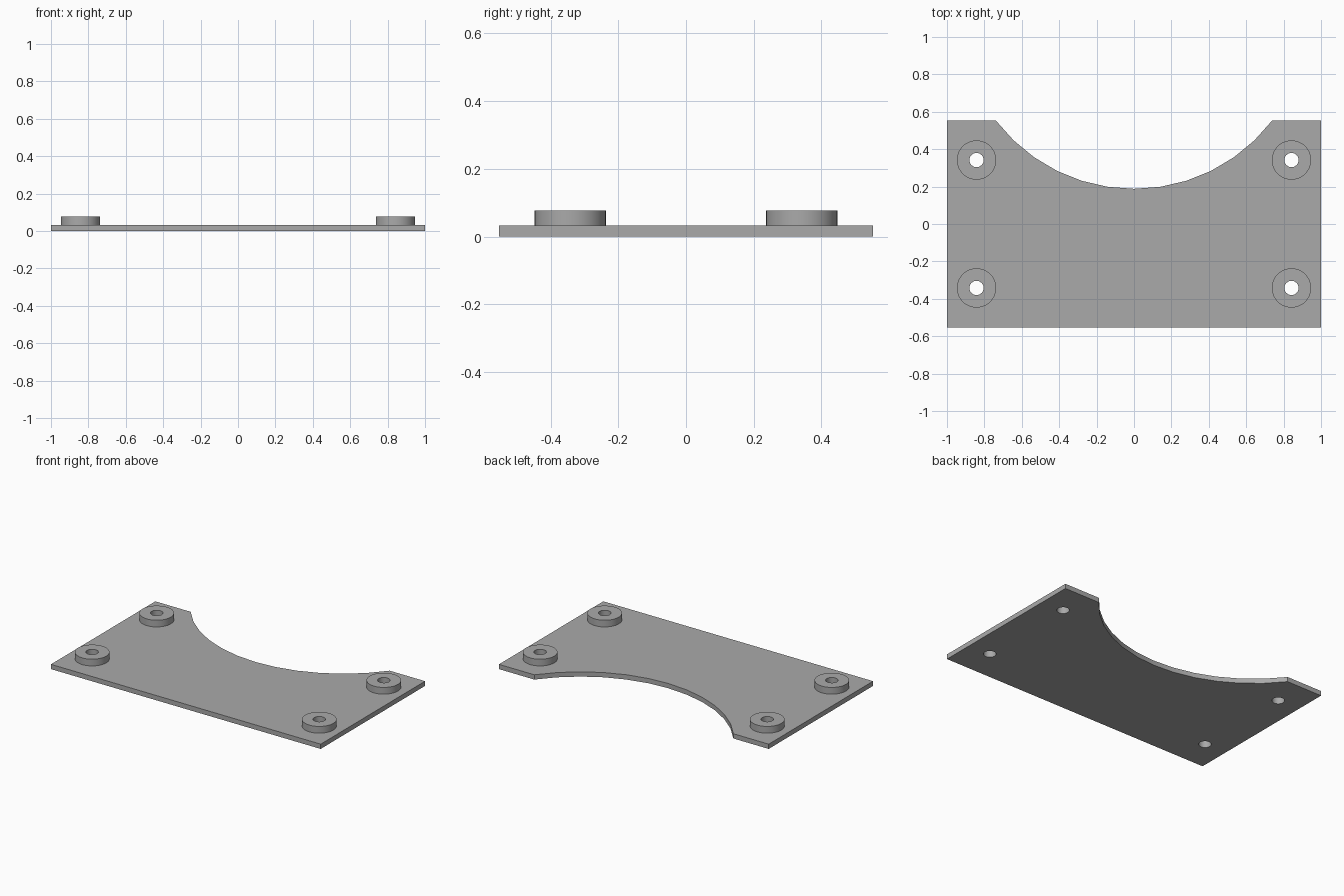
import bpy
import bmesh
from math import asin, cos, sin, pi, radians

# Remove the default cube
cube = bpy.data.objects.get("Cube")
if cube:
    bpy.data.objects.remove(cube, do_unlink=True)

# Main dimensions
HALF_X, HALF_Y = 1.0, 0.5526
PLATE_TOP, BOSS_TOP = 0.032, 0.077
HOLE_X, HOLE_Y = 0.842, 0.342
HOLE_R, BOSS_R = 0.038, 0.105
CUT_HALF, CUT_LOW, CUT_STEPS = 0.738, 0.188, 12

# Single grey material
grey = bpy.data.materials.new("plain grey")
grey.use_nodes = True
colour = (0.4, 0.4, 0.4, 1)
grey.diffuse_color = colour
grey.node_tree.nodes["Principled BSDF"].inputs["Base Color"].default_value = colour


def circle(cx, cy, r, n=48):
    return [(cx + r * cos(2 * pi * i / n), cy + r * sin(2 * pi * i / n))
            for i in range(n)]


def extruded(name, loops, z0, z1):
    """Solid from a flat outline; loops after the first become holes."""
    curve = bpy.data.curves.new(name, "CURVE")
    curve.dimensions = "2D"
    curve.fill_mode = "BOTH"
    curve.extrude = (z1 - z0) / 2
    for loop in loops:
        spline = curve.splines.new("POLY")
        spline.points.add(len(loop) - 1)
        for point, (x, y) in zip(spline.points, loop):
            point.co = (x, y, 0, 1)
        spline.use_cyclic_u = True
    obj = bpy.data.objects.new(name, curve)
    bpy.context.collection.objects.link(obj)
    bpy.ops.object.select_all(action="DESELECT")
    obj.select_set(True)
    bpy.context.view_layer.objects.active = obj
    bpy.ops.object.convert(target="MESH")
    obj = bpy.context.object
    # Weld the caps to the walls and lift into place
    bm = bmesh.new()
    bm.from_mesh(obj.data)
    bmesh.ops.remove_doubles(bm, verts=bm.verts, dist=0.0001)
    bmesh.ops.translate(bm, verts=bm.verts, vec=(0, 0, (z0 + z1) / 2))
    bmesh.ops.recalc_face_normals(bm, faces=bm.faces)
    bm.to_mesh(obj.data)
    bm.free()
    obj.data.materials.clear()
    obj.data.materials.append(grey)
    bpy.ops.object.shade_smooth_by_angle(angle=radians(30))
    return obj


# Plate outline with the wide curved cutout in its back edge
depth = HALF_Y - CUT_LOW
radius = (CUT_HALF ** 2 + depth ** 2) / (2 * depth)
sweep = asin(CUT_HALF / radius)
arc = []
for i in range(CUT_STEPS + 1):
    a = sweep * (1 - 2 * i / CUT_STEPS)
    arc.append((radius * sin(a), CUT_LOW + radius * (1 - cos(a))))
outline = [(-HALF_X, HALF_Y), (-HALF_X, -HALF_Y),
           (HALF_X, -HALF_Y), (HALF_X, HALF_Y)] + arc

# Plate with four screw holes
corners = {"back_left": (HOLE_X, HOLE_Y), "back_right": (-HOLE_X, HOLE_Y),
           "front_left": (HOLE_X, -HOLE_Y), "front_right": (-HOLE_X, -HOLE_Y)}
extruded("base_plate", [outline] + [circle(x, y, HOLE_R) for x, y in corners.values()],
         0, PLATE_TOP)

# Raised ring around each hole
for corner, (x, y) in corners.items():
    extruded(corner + "_boss", [circle(x, y, BOSS_R), circle(x, y, HOLE_R)],
             PLATE_TOP, BOSS_TOP)
